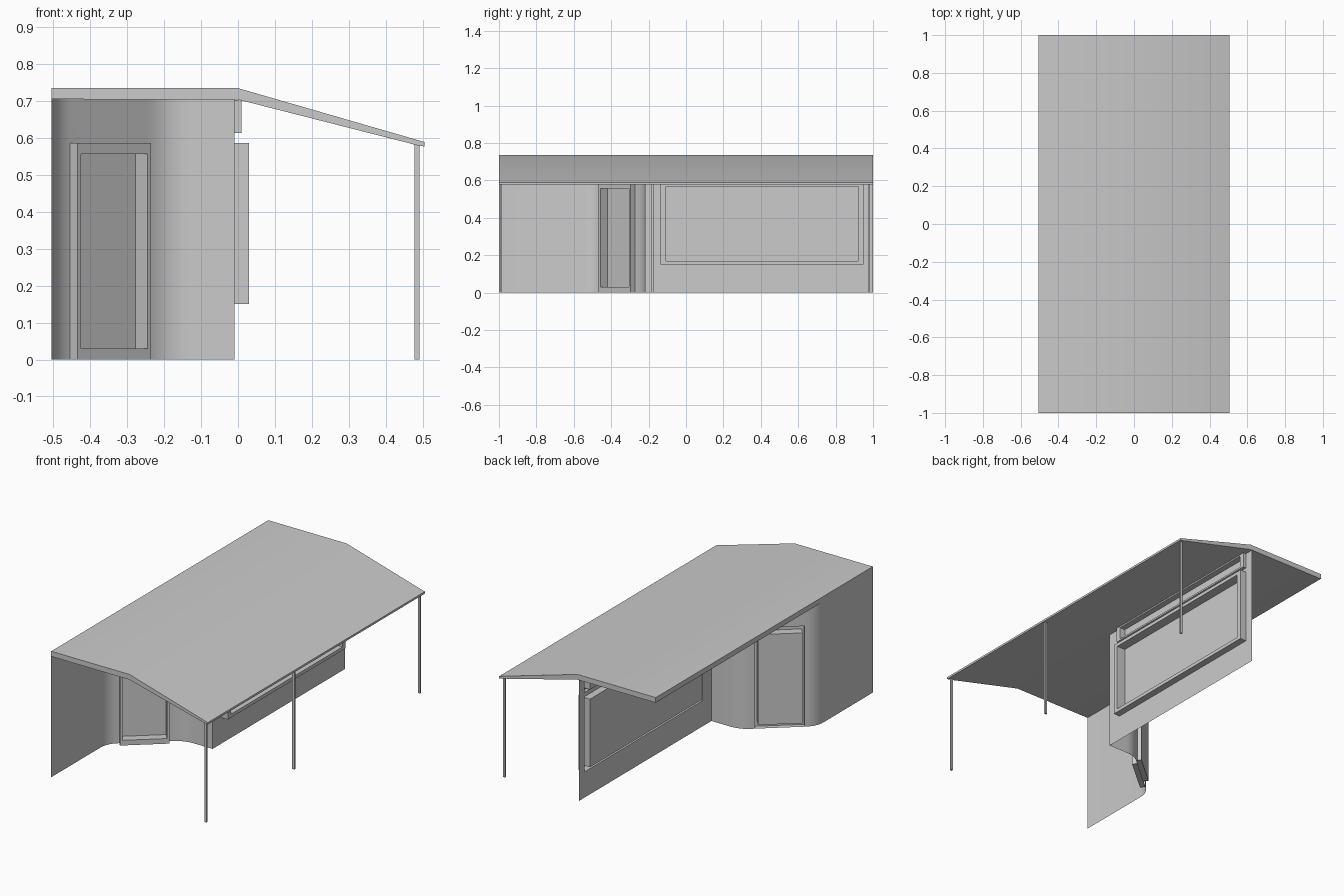
import bpy, bmesh
from mathutils import Vector as V

if "Cube" in bpy.data.objects:
    bpy.data.objects.remove(bpy.data.objects["Cube"])

TOP = 0.705          # wall height under the roof


def finish(name, bm, angle=None):
    bmesh.ops.remove_doubles(bm, verts=bm.verts, dist=1e-5)
    me = bpy.data.meshes.new(name)
    bm.to_mesh(me)
    bm.free()
    ob = bpy.data.objects.new(name, me)
    bpy.context.collection.objects.link(ob)
    if angle:
        bpy.ops.object.select_all(action='DESELECT')
        bpy.context.view_layer.objects.active = ob
        ob.select_set(True)
        bpy.ops.object.shade_smooth_by_angle(angle=angle)
    return ob


def strip(bm, a, b, z0, z1):
    """Vertical wall quad between two plan points."""
    bm.faces.new([bm.verts.new(p) for p in
                  ((a[0], a[1], z0), (b[0], b[1], z0), (b[0], b[1], z1), (a[0], a[1], z1))])


def fillet(a, c, b, cut, n=6):
    """Rounded corner in plan around c."""
    a, c, b = V(a), V(c), V(b)
    p, q = c + (a - c).normalized() * cut, c + (b - c).normalized() * cut
    return [p * (1 - t) ** 2 + c * 2 * t * (1 - t) + q * t * t for t in (i / n for i in range(n + 1))]


def framed_panel(name, a, b, z0, z1, out, depth, inset_w, inset_z):
    """Shell frame: rises from the wall by out, then steps back by depth to a panel."""
    a, b = V((*a, 0)), V((*b, 0))
    d = (b - a).normalized()
    n = V((d.y, -d.x, 0))
    bm = bmesh.new()

    def loop(off, iw, iz):
        p, q = a + d * iw + n * off, b - d * iw + n * off
        return [bm.verts.new((v.x, v.y, z)) for v, z in
                ((p, z0 + iz), (q, z0 + iz), (q, z1 - iz), (p, z1 - iz))]
    loops = [loop(0, 0, 0), loop(out, 0, 0), loop(out, inset_w, inset_z),
             loop(out - depth, inset_w, inset_z)]
    for l, m in zip(loops, loops[1:]):
        for i in range(4):
            j = (i + 1) % 4
            bm.faces.new((l[i], l[j], m[j], m[i]))
    bm.faces.new(loops[-1])
    finish(name, bm)


# Roof: flat half and a sloping porch half
prof = [(-0.505, TOP), (0, TOP - 0.001), (0.49, 0.579), (0.505, 0.577),
        (0.505, 0.589), (0, 0.735), (-0.505, 0.735)]
bm = bmesh.new()
front = [bm.verts.new((x, -1, z)) for x, z in prof]
back = [bm.verts.new((x, 1, z)) for x, z in prof]
bm.faces.new(front)
bm.faces.new(back[::-1])
for i in range(len(prof)):
    bm.faces.new((front[i - 1], back[i - 1], back[i], front[i]))
bmesh.ops.recalc_face_normals(bm, faces=bm.faces)
finish("roof", bm, 0.6)

# Walls: thin sheet following the plan, rounded beside the door
DA, DB = (-0.4545, -0.444), (-0.2545, -0.274)
c1, c2, c3 = (-0.505, -0.487), (-0.191, -0.22), (-0.01, -0.22)
left = [V((-0.505, -1))] + fillet((-0.505, -1), c1, c2, 0.06) + [V(DA)]
right = [V(DB)] + fillet(c1, c2, c3, 0.06) + [V(c3)]
bm = bmesh.new()
DZ = 0.587
for path in (left, right):
    for a, b in zip(path, path[1:]):
        strip(bm, a, b, 0, DZ)
        strip(bm, a, b, DZ, TOP)
strip(bm, DA, DB, DZ, TOP)
finish("entrance_wall", bm, 0.6)

# Window wall with two openings
WY, WZ = (-0.136, 0.949), (0.15, 0.587)
TZ = (0.613, 0.703)
ys = (-0.22, *WY, 1)
zs = (0, *WZ, *TZ, TOP)
bm = bmesh.new()
for i in range(3):
    for k in range(5):
        if not (i == 1 and k in (1, 3)):
            strip(bm, (-0.01, ys[i]), (-0.01, ys[i + 1]), zs[k], zs[k + 1])
finish("window_wall", bm)

# Door, main window and the narrow window above it
framed_panel("door", DA, DB, 0, DZ, 0.03, 0.05, 0.013, 0.03)
framed_panel("window", (-0.01, WY[0]), (-0.01, WY[1]), *WZ, 0.04, 0.055, 0.028, 0.02)
framed_panel("upper_window", (-0.01, WY[0]), (-0.01, WY[1]), *TZ, 0.02, 0.035, 0.028, 0.01)

# Porch posts
for i, y in enumerate((-0.988, -0.179, 0.98)):
    bm = bmesh.new()
    bmesh.ops.create_cube(bm, size=1)
    for v in bm.verts:
        v.co = (0.485 + v.co.x * 0.014, y + v.co.y * 0.009, (v.co.z + 0.5) * 0.582)
    finish(f"porch_post_{i + 1}", bm)
